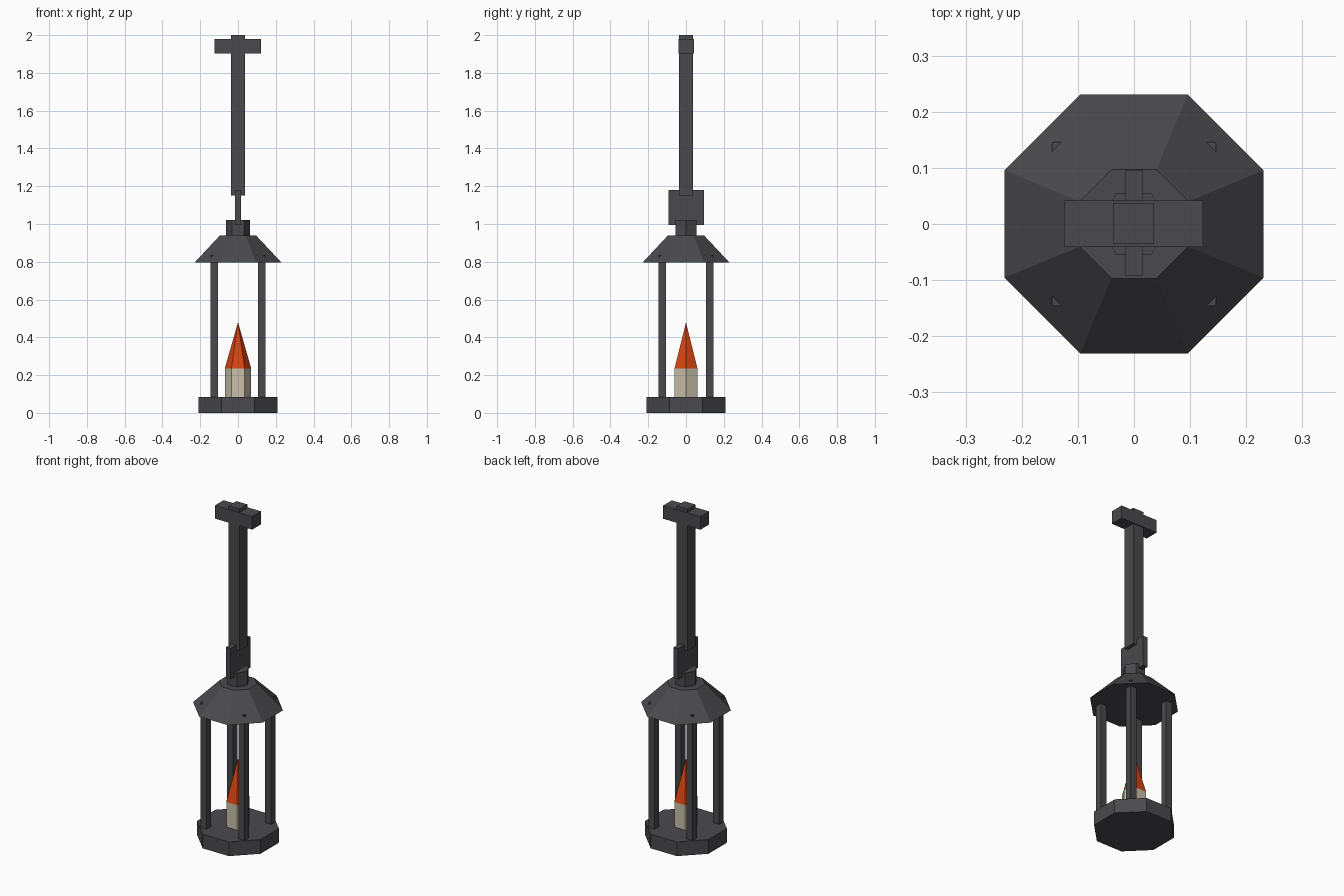
import bpy
import math

cube = bpy.data.objects.get("Cube")
if cube:
    bpy.data.objects.remove(cube, do_unlink=True)


def material(name, r, g, b):
    mat = bpy.data.materials.new(name)
    mat.use_nodes = True
    mat.diffuse_color = (r, g, b, 1)
    mat.node_tree.nodes["Principled BSDF"].inputs["Base Color"].default_value = (r, g, b, 1)
    return mat


iron = material("dark iron", 0.068, 0.066, 0.074)
wax = material("cream wax", 0.58, 0.53, 0.40)
fire = material("orange fire", 0.68, 0.055, 0.006)


def finish(name, mat):
    obj = bpy.context.object
    obj.name = obj.data.name = name
    obj.data.materials.clear()
    obj.data.materials.append(mat)
    return obj


def box(name, mat, low, high):
    """Box spanning two opposite corners."""
    bpy.ops.mesh.primitive_cube_add(size=1)
    obj = finish(name, mat)
    for v in obj.data.vertices:
        v.co = [h if c > 0 else l for c, l, h in zip(v.co, low, high)]
    return obj


def frustum(name, mat, sides, r_low, r_high, z_low, z_high, turn):
    """Upright prism or tapered prism between two heights."""
    bpy.ops.mesh.primitive_cone_add(vertices=sides, radius1=r_low, radius2=r_high,
                                    depth=z_high - z_low,
                                    location=(0, 0, (z_low + z_high) / 2),
                                    rotation=(0, 0, turn))
    return finish(name, mat)


# Octagons are sized by their flat sides, with one side facing the front
octagon = 1 / math.cos(math.pi / 8)
flat = math.pi / 8
point = math.pi / 6

# Lantern body
frustum("base", iron, 8, 0.21 * octagon, 0.21 * octagon, 0, 0.085, flat)
frustum("roof", iron, 8, 0.231 * octagon, 0.097 * octagon, 0.795, 0.938, flat)
frustum("roof_cap", iron, 6, 0.063, 0.063, 0.93, 1.022, point)

# Corner posts, whose tips just pierce the roof
for side, sx in (("left", 1), ("right", -1)):
    for end, sy in (("front", -1), ("back", 1)):
        x, y, h = sx * 0.126, sy * 0.126, 0.0205
        box(f"{end}_{side}_post", iron, (x - h, y - h, 0.08), (x + h, y + h, 0.834))

# Candle and flame
frustum("candle", wax, 6, 0.07, 0.07, 0.08, 0.235, point)
frustum("flame", fire, 6, 0.07, 0, 0.235, 0.48, point)

# Hanging plate, shaft and crossbar
box("hanging_plate", iron, (-0.015, -0.093, 0.995), (0.015, 0.095, 1.18))
box("shaft", iron, (-0.037, -0.036, 1.15), (0.036, 0.037, 2.0))
box("crossbar", iron, (-0.125, -0.041, 1.902), (0.123, 0.042, 1.98))
